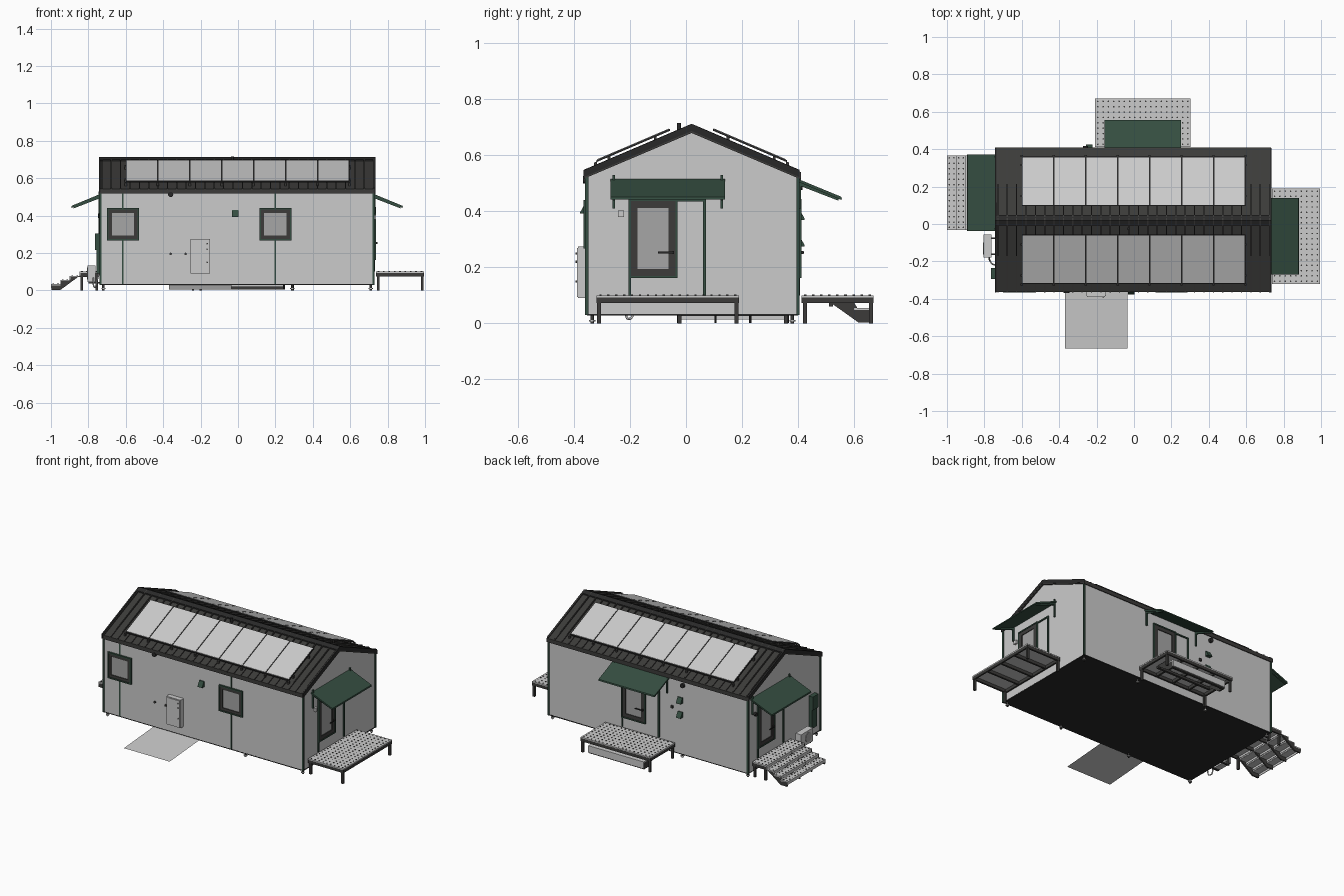
import bpy, bmesh, math
from mathutils import Matrix, Vector

if "Cube" in bpy.data.objects:
    bpy.data.objects.remove(bpy.data.objects["Cube"])

I = Matrix.Identity(4)

def mat(name, r, g, b):
    m = bpy.data.materials.new(name)
    m.diffuse_color = (r, g, b, 1)
    m.use_nodes = True
    m.node_tree.nodes["Principled BSDF"].inputs["Base Color"].default_value = m.diffuse_color
    return m

DARK = mat("charcoal", .045, .044, .042)
BLACK = mat("black", .022, .022, .022)
GREEN = mat("green", .035, .075, .052)
GLASS = mat("glass", .38, .38, .38)

def finish(name, bm, m=None, M=I):
    bmesh.ops.recalc_face_normals(bm, faces=bm.faces)
    me = bpy.data.meshes.new(name)
    bm.to_mesh(me)
    bm.free()
    ob = bpy.data.objects.new(name, me)
    ob.matrix_world = M
    bpy.context.collection.objects.link(ob)
    if m:
        me.materials.append(m)
    return ob

def boxes(name, items, m=None, M=I):
    """Each item is x0, x1, y0, y1, z0, z1."""
    bm = bmesh.new()
    for a, b, c, d, e, f in items:
        T = Matrix.Translation(((a + b) / 2, (c + d) / 2, (e + f) / 2))
        bmesh.ops.create_cube(bm, size=1, matrix=T @ Matrix.Diagonal((abs(b - a), abs(d - c), abs(f - e), 1)))
    return finish(name, bm, m, M)

def prisms(name, profile, spans, m=None, M=I):
    """Extrude a (y, z) profile along x for every span."""
    bm = bmesh.new()
    for x0, x1 in spans:
        A = [bm.verts.new((x0, y, z)) for y, z in profile]
        B = [bm.verts.new((x1, y, z)) for y, z in profile]
        bm.faces.new(A)
        bm.faces.new(B[::-1])
        n = len(A)
        for i in range(n):
            bm.faces.new((A[i], B[i], B[(i + 1) % n], A[(i + 1) % n]))
    return finish(name, bm, m, M)

def cylinders(name, pts, r, h, axis='Z', m=None, M=I, seg=12):
    bm = bmesh.new()
    R = {'Z': I, 'Y': Matrix.Rotation(math.pi / 2, 4, 'X'), 'X': Matrix.Rotation(math.pi / 2, 4, 'Y')}[axis]
    for p in pts:
        bmesh.ops.create_cone(bm, cap_ends=True, segments=seg, radius1=r, radius2=r, depth=h,
                              matrix=Matrix.Translation(p) @ R)
    return finish(name, bm, m, M)

def ring(x0, x1, z0, z1, w, y0, y1):
    return [(x0, x0 + w, y0, y1, z0, z1), (x1 - w, x1, y0, y1, z0, z1),
            (x0 + w, x1 - w, y0, y1, z0, z0 + w), (x0 + w, x1 - w, y0, y1, z1 - w, z1)]

# House shell, floor and feet
X0, X1, Y0, Y1 = -.735, .725, -.354, .40
prisms("walls", [(Y0, .034), (Y1, .034), (Y1, .526), (.02, .688), (Y0, .53)], [(X0, X1)])
boxes("floor", [(X0, X1, Y0, Y1, .028, .036)], BLACK)
feet = [(x, y, .015) for x in (-.72, -.24, .29, .71) for y in (-.335, .38)]
cylinders("feet", feet, .006, .03, m=DARK)
cylinders("foot_pads", [(x, y, .01) for x, y, _ in feet], .011, .005)
boxes("corner_trim", [(x - .006, x + .006, y - .006, y + .006, .03, .53)
                      for x in (X0, X1) for y in (Y0, Y1)], GREEN)

# Roof, seams and ridge
def rz(d):
    return .707 - .427 * d

def slope(s, d0, d1, a, b):
    return [(.02 + s * d0, rz(d0) + a), (.02 + s * d1, rz(d1) + a),
            (.02 + s * d1, rz(d1) + b), (.02 + s * d0, rz(d0) + b)]

RX0, RX1 = -.743, .733
prisms("roof", [(-.364, rz(.384)), (.02, .703), (.41, rz(.39)), (.41, rz(.39) - .026),
                (.02, .68), (-.364, rz(.384) - .026)], [(RX0, RX1)], DARK)
seams = [(RX0 + .012 + i * .0501, RX0 + .018 + i * .0501) for i in range(30)]
pitch = 1.196 / 7
for s, side in ((-1, "front"), (1, "back")):
    prisms(side + "_roof_seams", slope(s, .0, .385, -.003, .006), seams, DARK)
    prisms(side + "_ridge_cap", slope(s, 0, .028, -.002, .006), [(RX0, RX1)], BLACK)
    prisms(side + "_verges", slope(s, 0, .386, -.02, .005),
           [(RX0 - .001, RX0 + .008), (RX1 - .008, RX1 + .001)], BLACK)
    # Solar panels on rails
    prisms(side + "_panel_frames", slope(s, .077, .340, .014, .0215), [(-.60, .596)], BLACK)
    prisms(side + "_solar_panels", slope(s, .081, .336, .021, .0235),
           [(-.60 + i * pitch + .004, -.60 + (i + 1) * pitch - .004) for i in range(7)])
    for j, d in enumerate((.125, .29, .338)):
        prisms(f"{side}_panel_bracket_{j}", slope(s, d, d + .01, -.005, .016),
               [(-.60 + i * pitch - .006, -.60 + i * pitch + .006) for i in range(8)], DARK)
cylinders("roof_pipe", [(-.03, -.025, .70)], .008, .03, m=BLACK)

# Front windows with facade battens
for i, cx in enumerate((-.615, .20)):
    a, b = cx - .086, cx + .086
    boxes(f"window_trim_{i}", ring(a, b, .268, .44, .008, Y0 - .012, Y0 + .01), GREEN)
    boxes(f"window_frame_{i}", ring(a + .008, b - .008, .276, .432, .018, Y0 - .008, Y0 + .01), DARK)
    boxes(f"window_glass_{i}", [(a + .02, b - .02, Y0 - .003, Y0 + .01, .29, .42)], GLASS)
    boxes(f"facade_batten_{i}", [(cx - .004, cx + .004, Y0 - .004, Y0 + .004, .034, .268),
                                 (cx - .004, cx + .004, Y0 - .004, Y0 + .004, .44, .53)], GREEN)

# Front utility cabinet, sockets, ramp
boxes("utility_cabinet", [(-.255, -.15, -.386, Y0, .09, .275)])
boxes("cabinet_door", [(-.25, -.155, -.390, -.385, .095, .27)])
cylinders("cabinet_locks", [(-.165, -.391, z) for z in (.15, .22, .25)], .004, .006, 'Y', DARK)
cylinders("wall_sockets", [(-.36, Y0, .195), (-.28, Y0, .195)], .007, .014, 'Y', DARK)
cylinders("eave_lamps", [(-.36, Y0 - .004, .513), (-.26, Y1 + .006, .49)], .014, .02, 'Y', BLACK, seg=20)
bm = bmesh.new()
bm.faces.new([bm.verts.new(p) for p in ((-.37, -.352, .03), (-.37, -.665, .006),
                                        (-.035, -.665, .006), (-.035, -.352, .03))])
finish("ramp_sheet", bm)

# Wall frames: local x runs right along the wall, -y points outward
def frame(x, y, deg):
    return Matrix.Translation((x, y, 0)) @ Matrix.Rotation(math.radians(deg), 4, 'Z')

RIGHT, BACK, LEFT = frame(X1, -.065, 90), frame(.0475, Y1, 180), frame(X0, .1675, -90)

# Vent hoods
def vent(name, u, z, M):
    prisms(name, [(0, z), (0, z + .036), (-.006, z + .036), (-.024, z + .004), (-.024, z)],
           [(u - .017, u + .017)], GREEN, M)

vent("front_vent", -.015, .393, frame(0, Y0, 0))
vent("back_vent_high", .2875, .37, BACK)
vent("back_vent_low", .2875, .275, BACK)
boxes("back_socket", [(.22, .236, -.01, 0, .32, .336)], DARK, BACK)

def entrance(name, M):
    # Door with frame, glass, handle and trims
    a, b = -.139, .036
    a, b = a - .0, b - .0
    a, b = -.14, .035
    a -= 0
    boxes(name + "_door_trim", ring(a, b, .162, .445, .008, -.012, .01), GREEN, M)
    boxes(name + "_door_frame", ring(a + .008, b - .008, .17, .437, .024, -.009, .01), DARK, M)
    boxes(name + "_door_glass", [(a + .025, b - .025, -.004, .01, .185, .42)], GLASS, M)
    boxes(name + "_door_handle", [(b - .07, b - .012, -.022, -.017, .25, .256),
                                  (b - .02, b - .012, -.02, 0, .247, .259)], BLACK, M)
    boxes(name + "_battens", [(a, a + .008, -.008, .004, .1, .165), (.126, .136, -.008, .004, .1, .435),
                              (a, .136, -.008, .004, .435, .443)], GREEN, M)
    # Sloping awning with side brackets
    prisms(name + "_awning", [(0, .516), (-.155, .452), (-.157, .443), (-.15, .443), (0, .506)],
           [(-.205, .205)], GREEN, M)
    ends = [(-.197, -.188), (.188, .197)]
    prisms(name + "_awning_arms", [(0, .508), (-.145, .447), (-.145, .438), (0, .494)], ends, GREEN, M)
    boxes(name + "_awning_plates", [(p, q, -.01, .002, .41, .53) for p, q in ends], GREEN, M)

def studs(name, x0, x1, y0, y1, z, M):
    nx, ny = round((x1 - x0) / .028), max(1, round((y1 - y0) / .028))
    cylinders(name, [(x0 + (i + .5) * (x1 - x0) / nx, y0 + (j + .5) * (y1 - y0) / ny, z)
                     for i in range(nx) for j in range(ny)], .0045, .003, m=DARK, M=M, seg=6)

def deck(name, M):
    w, y0, y1 = .255, -.27, -.012
    boxes(name + "_deck_plate", [(-w, w, y0, y1, .093, .1)], None, M)
    boxes(name + "_deck_rim", [(-w, w, y0, y0 + .01, .073, .094), (-w, w, y1 - .01, y1, .073, .094)] +
          [(x - .006, x + .006, y0, y1, .073, .093) for x in (-.248, -.125, 0, .125, .248)], DARK, M)
    boxes(name + "_deck_legs", [(x - .007, x + .007, y - .007, y + .007, 0, .08)
                                for x in (-.246, .246) for y in (-.26, -.025)], DARK, M)
    studs(name + "_deck_studs", -w, w, y0, y1, .101, M)

for n, M in (("right", RIGHT), ("back", BACK), ("left", LEFT)):
    entrance(n, M)
deck("right", RIGHT)
deck("back", BACK)

# Step tucked beneath the back deck
boxes("back_step", [(-.203, .203, -.262, -.20, .048, .055), (-.203, .203, -.265, -.26, .012, .055)], None, BACK)
prisms("back_step_stringers", [(-.115, .075), (-.20, .075), (-.215, .05), (-.26, .05), (-.26, .004), (-.215, .004)],
       [(-.203, -.193), (.193, .203)], DARK, BACK)
boxes("back_step_rails", [(-.203, .203, -.26, -.245, .004, .02), (-.203, .203, -.125, -.11, .06, .075)], DARK, BACK)

# Left landing and stairs
steps = [(-.265, -.215, .034), (-.215, -.165, .056), (-.165, -.112, .078), (-.112, -.008, .1)]
boxes("stair_treads", [(-.2, .2, a, b, z - .007, z) for a, b, z in steps] +
      [(-.2, .2, a, a + .004, z - .02, z) for a, b, z in steps], None, LEFT)
for i, (a, b, z) in enumerate(steps):
    studs(f"tread_studs_{i}", -.2, .2, a, b, z + .001, LEFT)
prisms("stair_stringers", [(-.262, .002), (-.262, .03), (-.215, .03), (-.215, .052), (-.165, .052), (-.165, .074),
                           (-.112, .074), (-.112, .094), (-.01, .094), (-.01, .072), (-.12, .072), (-.215, .002)],
       [(-.2, -.19), (-.066, -.058), (.058, .066), (.19, .2)], DARK, LEFT)
boxes("landing_legs", [(x - .007, x + .007, y - .007, y + .007, 0, .08)
                       for x in (-.19, .19) for y in (-.1, -.02)], DARK, LEFT)

# Left side equipment: cooling unit with hose, green cabinet, lamps
boxes("cooling_unit", [(-.805, -.763, -.18, -.055, .045, .133)])
cylinders("cooling_fan", [(-.806, -.13, .09)], .032, .004, 'X', GLASS, seg=24)
boxes("cooling_brackets", [(-.80, X0, y, y + .008, .038, .046) for y in (-.165, -.08)], DARK)
boxes("service_cabinet", [(-.764, X0, -.295, -.235, .215, .303), (-.757, X0, -.29, -.235, .09, .215)], GREEN)
cu = bpy.data.curves.new("cooling_hose", 'CURVE')
cu.dimensions, cu.bevel_depth, cu.bevel_resolution = '3D', .004, 2
sp = cu.splines.new('BEZIER')
pts = [(-.775, -.18, .07), (-.765, -.205, .016), (-.755, -.215, .05), (-.737, -.22, .11)]
sp.bezier_points.add(len(pts) - 1)
for bp, p in zip(sp.bezier_points, pts):
    bp.co = p
    bp.handle_left_type = bp.handle_right_type = 'AUTO'
bpy.context.collection.objects.link(bpy.data.objects.new("cooling_hose", cu))
cylinders("left_lamp", [(X0 - .006, .33, .40)], .012, .016, 'X', BLACK)
boxes("right_wall_box", [(X1, X1 + .014, -.242, -.222, .38, .403)])
